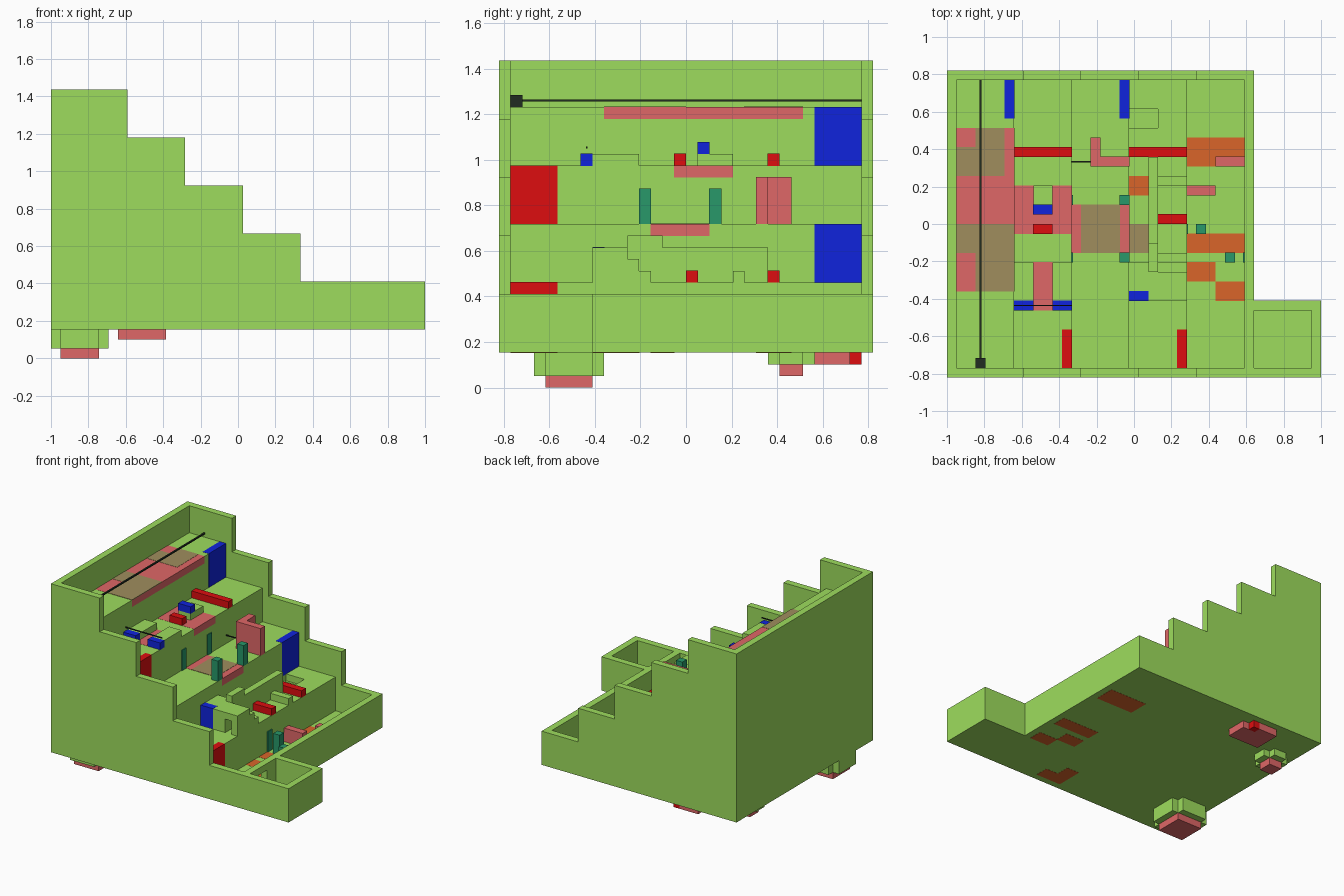
import bpy, bmesh
from mathutils import Vector

if "Cube" in bpy.data.objects:
    bpy.data.objects.remove(bpy.data.objects["Cube"])

U = 2 / 39          # one building block
E = 0.001           # coloured parts stand this far proud of the shell


def material(name, rgb):
    m = bpy.data.materials.new(name)
    m.diffuse_color = (*rgb, 1)
    m.use_nodes = True
    m.node_tree.nodes["Principled BSDF"].inputs["Base Color"].default_value = m.diffuse_color
    return m


GREEN = material("green", (.34, .72, .11))
RED = material("red", (.73, .004, .005))
BLUE = material("blue", (.005, .017, .72))
SALMON = material("salmon", (.74, .136, .136))
BROWN = material("brown", (.35, .27, .11))
ORANGE = material("orange", (.70, .13, .023))
TEAL = material("teal", (.021, .314, .144))
BLACK = material("black", (.015, .025, .015))


def pos(i, j, k):
    return Vector((-1 + i * U, (j - 16) * U, k * U))


def prism(name, profile, j0, j1, mat):
    """Extrude an (x, z) block profile along y."""
    bm = bmesh.new()
    face = bm.faces.new([bm.verts.new(pos(i, j0, k)) for i, k in profile])
    ext = bmesh.ops.extrude_face_region(bm, geom=[face])
    moved = [v for v in ext["geom"] if isinstance(v, bmesh.types.BMVert)]
    bmesh.ops.translate(bm, verts=moved, vec=(0, (j1 - j0) * U, 0))
    bmesh.ops.recalc_face_normals(bm, faces=bm.faces)
    me = bpy.data.meshes.new(name)
    bm.to_mesh(me)
    bm.free()
    me.materials.append(mat)
    ob = bpy.data.objects.new(name, me)
    bpy.context.collection.objects.link(ob)
    return ob


def box(name, mat, i0, i1, j0, j1, k0, k1):
    g = 0 if mat == GREEN else E / U
    i0, i1, j0, j1, k0, k1 = i0 - g, i1 + g, j0 - g, j1 + g, max(k0 - g, 0), k1 + g
    return prism(name, [(i0, k0), (i1, k0), (i1, k1), (i0, k1)], j0, j1, mat)


def boolean(target, other, operation):
    mod = target.modifiers.new("bool", "BOOLEAN")
    mod.operation, mod.solver, mod.object = operation, "EXACT", other
    bpy.context.view_layer.update()
    dg = bpy.context.evaluated_depsgraph_get()
    me = bpy.data.meshes.new_from_object(target.evaluated_get(dg))
    target.modifiers.clear()
    target.data = me
    bpy.data.objects.remove(other)


# Stepped shell with porch room, hollowed into five terraces
shell = prism("stepped_shell", [(0, 3), (32, 3), (32, 8), (26, 8), (26, 13), (20, 13), (20, 18),
                                (14, 18), (14, 23), (8, 23), (8, 28), (0, 28)], 0, 32, GREEN)
boolean(shell, box("porch", GREEN, 31.5, 39, 0, 8, 3, 8), "UNION")
terraces = [(1, 24), (7, 24), (7, 19), (13, 19), (13, 14), (19, 14), (19, 9), (25, 9),
            (25, 4), (31, 4), (31, 30), (1, 30)]
boolean(shell, prism("terrace_cut", terraces, 1, 31, GREEN), "DIFFERENCE")
for cut in [(32, 38, 1, 7, 4, 9), (30.5, 32.5, 3, 5, 4, 7), (19, 22, 26, 28, 8, 10)]:
    boolean(shell, box("cut", GREEN, *cut), "DIFFERENCE")

# Doors set in the risers
for n, (mat, i, j, k) in enumerate([(BLUE, 6, 27, 19), (RED, 12, 1, 14),
                                    (BLUE, 18, 27, 9), (RED, 24, 1, 4)]):
    box(f"riser_door_{n}", mat, i, i + 1, j, j + 4, k, k + 5)

# Terrace floor insets (top, second, third, fourth)
for n, r in enumerate([(1, 7, 21, 24), (3, 7, 24, 26), (1, 3, 24, 26), (1, 7, 16, 21),
                       (1, 7, 13, 16), (1, 7, 9, 13)]):
    if n == 0:
        box("top_inset", SALMON, 1, 7, 9, 26, 23, 24)
for n, r in enumerate([(1, 3, 21, 24), (3, 6, 21, 26), (1, 3, 13, 16), (3, 7, 9, 16)]):
    box(f"top_patch_{n}", BROWN, *r, 23.95, 24.03)
for n, r in enumerate([(7, 9, 15, 20), (11, 13, 15, 20), (9, 11, 16, 17), (9, 11, 7, 12)]):
    box(f"second_inset_{n}", SALMON, *r, 18, 19)
box("third_inset", SALMON, 13, 19, 13, 18, 13, 14)
box("third_patch", BROWN, 14, 18, 13, 18, 13.95, 14.03)
box("fourth_patch", BROWN, 19, 21, 13, 16, 8, 9)

# Second terrace furniture
for side, i in (("left", 7), ("right", 11)):
    box(f"{side}_counter", GREEN, i, i + 2, 8, 12, 19, 20)
    box(f"{side}_counter_front", BLUE, i, i + 2, 7, 8, 19, 20)
box("desk", GREEN, 9, 11, 17, 20, 19, 20)
box("desk_top", BLUE, 9, 11, 17, 18, 20, 21)
box("seat", RED, 9, 11, 15, 16, 19, 20)
box("second_bench", RED, 7, 13, 23, 24, 19, 20)

# Thin rails
box("top_rail", BLACK, 3.4, 3.6, 1.5, 31, 24.5, 24.65)
box("top_rail_mount", BLACK, 3, 4, 1, 2, 24, 25)
box("counter_rail", BLACK, 7, 13, 7.45, 7.55, 20.5, 20.6)
box("third_rail", BLACK, 13, 15, 22.45, 22.55, 15.2, 15.3)

# Third terrace corner screen and posts
box("screen_long", SALMON, 16, 19, 22, 23, 14, 18)
box("screen_short", SALMON, 15, 16, 22, 25, 14, 18)
for n, j in enumerate((12, 18)):
    box(f"third_post_{n}", TEAL, 18, 19, j, j + 1, 14, 17)
    box(f"third_wall_strip_{n}", TEAL, 13, 13.1, j, j + 1, 14, 17)

# Fourth terrace house: corridor wall, stair, arch, gate
box("corridor_wall", GREEN, 21, 22, 8, 23, 9, 12)
box("corridor_cap", GREEN, 21, 22, 11, 14, 12, 13)
box("corridor_roof", GREEN, 19, 21, 9, 12, 9, 12)
box("corridor_gate", BLUE, 19, 21, 8, 9, 9, 12)
stair = box("house_stair", GREEN, 22, 25, 8, 11, 9, 12)
boolean(stair, box("arch_cut", GREEN, 23, 24, 7, 10, 8.5, 11), "DIFFERENCE")
box("stair_step_upper", GREEN, 22, 25, 11, 12, 9, 11)
box("stair_step_lower", GREEN, 22, 25, 12, 13, 9, 10)
box("low_ledge", GREEN, 22, 25, 20, 21, 9, 10)
box("fourth_seat", RED, 22, 25, 16, 17, 9, 10)
box("fourth_bench", RED, 19, 25, 23, 24, 9, 10)
box("fourth_pool", ORANGE, 19, 21, 19, 21, 8, 9)

# Ground terrace pools, walls and posts
for n, r in enumerate([(25, 31, 22, 25), (25, 31, 13, 15), (25, 28, 10, 12), (28, 31, 8, 10)]):
    box(f"ground_pool_{n}", ORANGE, *r, 3, 4)
box("hidden_pool_wide", ORANGE, 20, 24, 1, 3, 3, 4)
box("hidden_pool_narrow", ORANGE, 20, 22, 3, 5, 3, 4)
box("ground_screen_left", SALMON, 25, 28, 19, 20, 4, 6)
box("ground_screen_right", SALMON, 28, 31, 22, 23, 4, 6)
for n, (i, j) in enumerate([(26, 15), (29, 12)]):
    box(f"ground_post_{n}", TEAL, i, i + 1, j, j + 1, 4, 7)
box("ground_strip_rear", TEAL, 25, 25.1, 15, 16, 4, 7)
box("ground_strip_front", TEAL, 30.9, 31, 12, 13, 4, 7)

# Pits hanging under the base: plus-shaped wells with salmon floors
for name, i, j, h, k in (("large", 3, 6, 2, 1), ("small", 3, 25, 1, 2)):
    well = box(f"{name}_well", GREEN, i - h - 1, i + h + 1, j - h, j + h, k, 3)
    boolean(well, box("arm", GREEN, i - h, i + h, j - h - 1, j + h + 1, k, 3), "UNION")
    box(f"{name}_well_floor", SALMON, i - h, i + h, j - h, j + h, k - 1, k)
box("under_plate", SALMON, 7, 12, 27, 30, 2, 3)
box("under_plate_tab", SALMON, 7, 10, 30, 31, 2, 3)
box("under_plate_block", RED, 10, 11, 30, 31, 2, 3)
